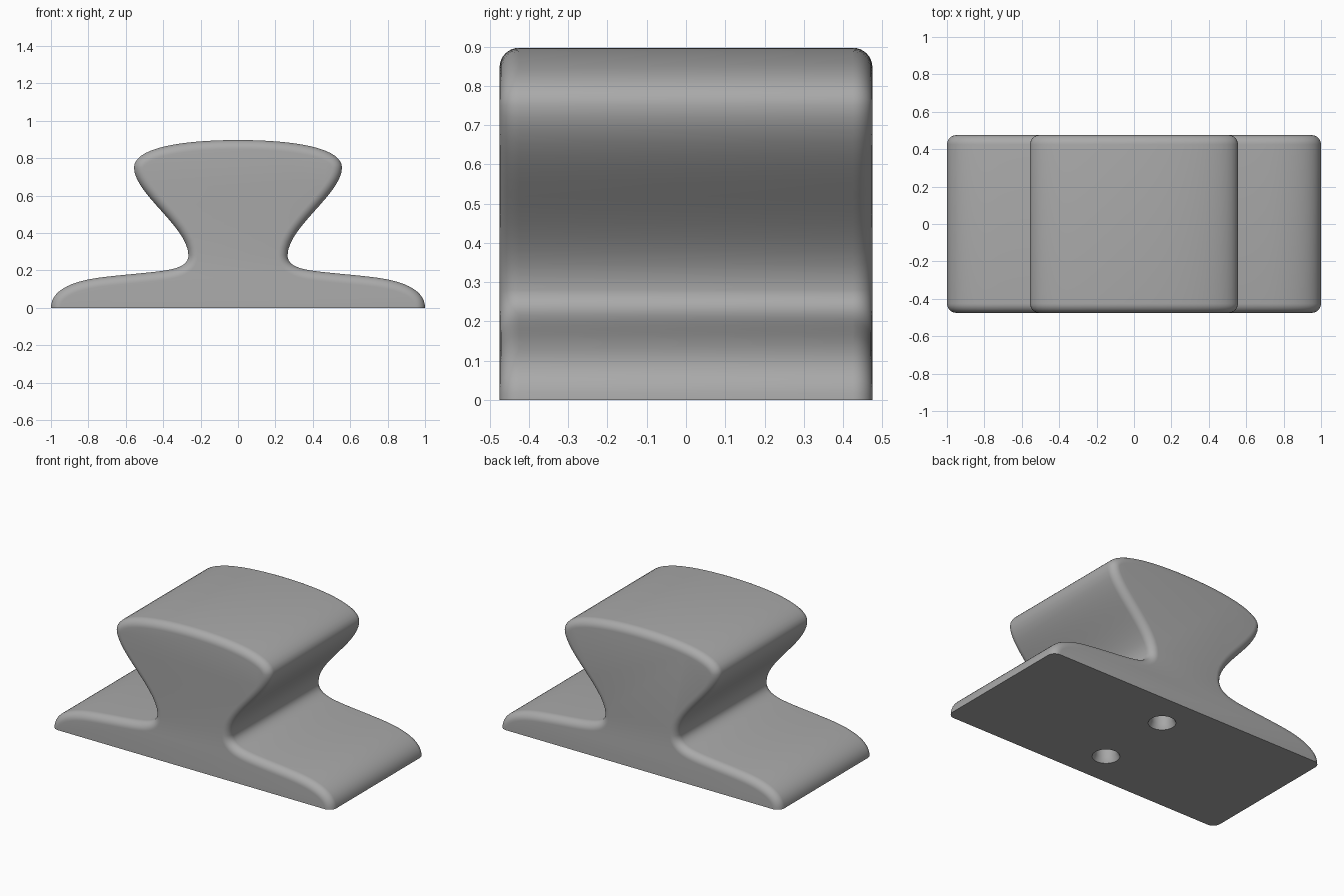
import bpy, bmesh, math
from mathutils import Vector
from mathutils.geometry import interpolate_bezier

if "Cube" in bpy.data.objects:
    bpy.data.objects.remove(bpy.data.objects["Cube"])

HALF_DEPTH, ROUND, STEPS = 0.475, 0.05, 8

grey = bpy.data.materials.new("plain grey")
grey.diffuse_color = (0.4, 0.4, 0.4, 1)
grey.use_nodes = True
grey.node_tree.nodes["Principled BSDF"].inputs["Base Color"].default_value = grey.diffuse_color

# Right half of the cross-section: foot, waist, flared head (start, handles, end)
CURVES = [
    ((1, 0), (1, .09), (.9, .138), (.75, .16)),
    ((.75, .16), (.62, .178), (.44, .188), (.36, .205)),
    ((.36, .205), (.30, .218), (.265, .24), (.265, .28)),
    ((.265, .28), (.265, .43), (.556, .61), (.556, .75)),
    ((.556, .75), (.556, .86), (.28, .897), (0, .897)),
]
half = [Vector((1, 0))]
for c in CURVES:
    half += [Vector(p[:2]) for p in interpolate_bezier(*[Vector(p) for p in c], 15)[1:]]
profile = half + [Vector((-p.x, p.y)) for p in reversed(half[:-1])]


def inset(points, d):
    """Move the open profile inward, keeping its two ends on the floor."""
    out = []
    for i, p in enumerate(points):
        t = (points[min(i + 1, len(points) - 1)] - points[max(i - 1, 0)]).normalized()
        q = p + Vector((-t.y, t.x)) * d
        if i in (0, len(points) - 1):
            q = Vector((math.copysign(1 - d, p.x), 0))
        out.append(q)
    return out


def finish(bm, name):
    bmesh.ops.recalc_face_normals(bm, faces=bm.faces)
    mesh = bpy.data.meshes.new(name)
    bm.to_mesh(mesh)
    bm.free()
    mesh.materials.append(grey)
    obj = bpy.data.objects.new(name, mesh)
    bpy.context.collection.objects.link(obj)
    return obj


# Block: sections swept front to back with rounded end edges
ends = []
for k in range(STEPS + 1):
    a = math.pi / 2 * k / STEPS
    ends.append((HALF_DEPTH - ROUND * (1 - math.cos(a)), ROUND * (1 - math.sin(a))))
sections = [(-y, d) for y, d in ends] + [(y, d) for y, d in reversed(ends)]

bm = bmesh.new()
rings = [[bm.verts.new((p.x, y, p.y)) for p in inset(profile, d)] for y, d in sections]
n = len(profile)
for r0, r1 in zip(rings, rings[1:]):
    for i in range(n - 1):
        bm.faces.new((r0[i], r0[i + 1], r1[i + 1], r1[i]))
bm.faces.new(rings[0])
bm.faces.new(rings[-1])
# Flat underside as one face
bm.faces.new([r[0] for r in rings] + [r[-1] for r in reversed(rings)])
block = finish(bm, "block")

# Two chamfered screw holes in the underside
for y in (-0.25, 0.25):
    bm = bmesh.new()
    loops = [[bm.verts.new((r * math.cos(math.tau * i / 32), y + r * math.sin(math.tau * i / 32), z))
              for i in range(32)]
             for r, z in ((.08, -.05), (.08, 0.0), (.064, .03), (.064, .35))]
    for l0, l1 in zip(loops, loops[1:]):
        for i in range(32):
            j = (i + 1) % 32
            bm.faces.new((l0[i], l0[j], l1[j], l1[i]))
    bm.faces.new(loops[0])
    bm.faces.new(loops[-1])
    cutter = finish(bm, "hole_cutter")
    cutter.hide_render = True
    mod = block.modifiers.new("screw_hole", 'BOOLEAN')
    mod.operation, mod.solver, mod.object = 'DIFFERENCE', 'EXACT', cutter
    bpy.context.view_layer.objects.active = block
    bpy.ops.object.modifier_apply(modifier=mod.name)
    bpy.data.objects.remove(cutter)

bpy.ops.object.select_all(action='DESELECT')
block.select_set(True)
bpy.context.view_layer.objects.active = block
bpy.ops.object.shade_smooth_by_angle(angle=math.radians(30))
